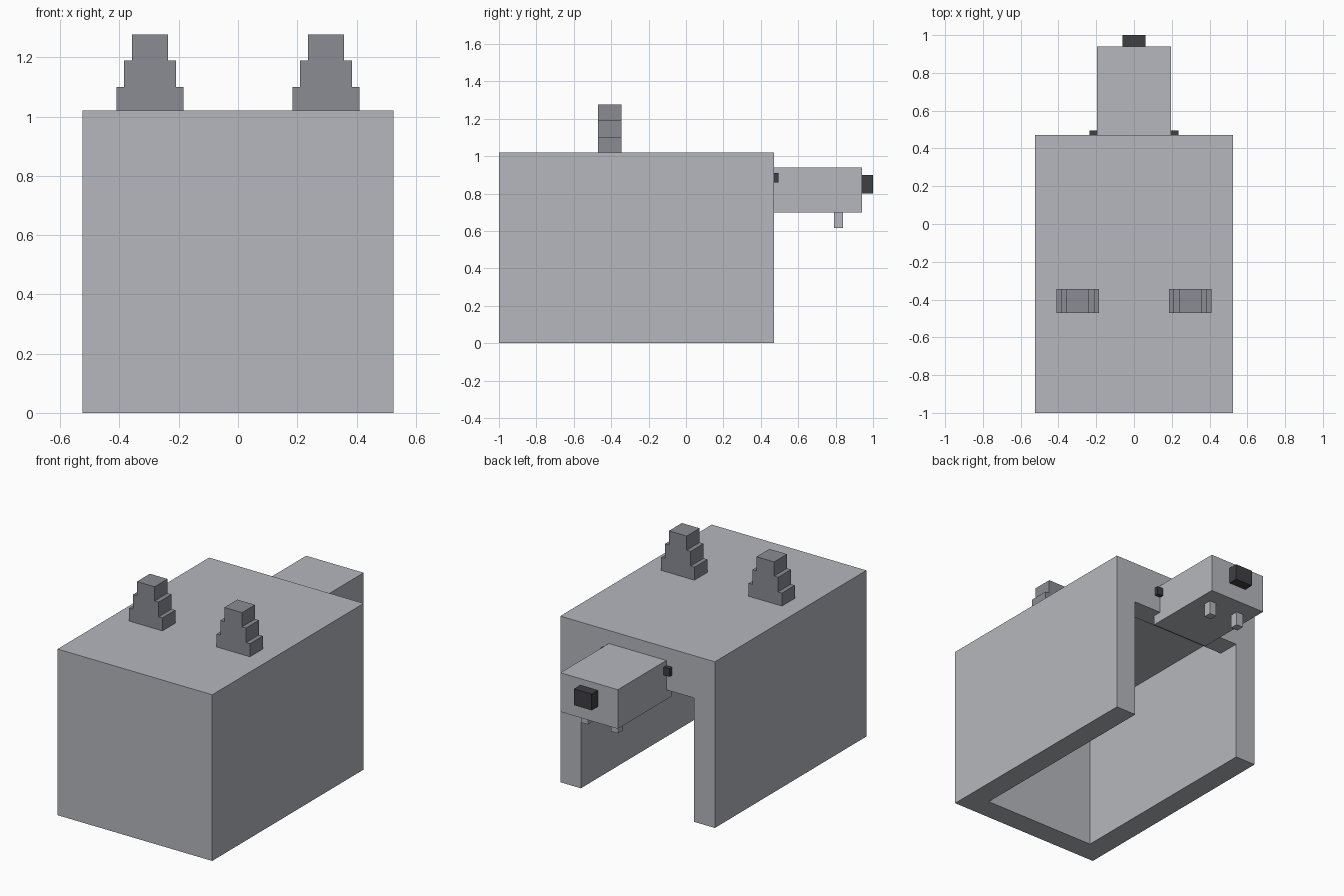
import bpy
import bmesh

cube = bpy.data.objects.get("Cube")
if cube:
    bpy.data.objects.remove(cube, do_unlink=True)


def material(name, rgb):
    m = bpy.data.materials.new(name)
    m.use_nodes = True
    m.diffuse_color = (*rgb, 1)
    m.node_tree.nodes["Principled BSDF"].inputs["Base Color"].default_value = (*rgb, 1)
    return m


light_grey = material("light grey", (0.46, 0.475, 0.51))
mid_grey = material("mid grey", (0.255, 0.265, 0.295))
charcoal = material("charcoal", (0.05, 0.05, 0.055))


def make_object(name, bm, mat):
    bmesh.ops.recalc_face_normals(bm, faces=bm.faces)
    mesh = bpy.data.meshes.new(name)
    bm.to_mesh(mesh)
    bm.free()
    mesh.materials.append(mat)
    obj = bpy.data.objects.new(name, mesh)
    bpy.context.collection.objects.link(obj)
    return obj


def box(name, x, y, z, mat):
    """Box spanning the given (low, high) range on each axis."""
    bm = bmesh.new()
    bmesh.ops.create_cube(bm, size=1)
    for v in bm.verts:
        for i, (lo, hi) in enumerate((x, y, z)):
            v.co[i] = hi if v.co[i] > 0 else lo
    return make_object(name, bm, mat)


def stepped_prism(name, cx, y, levels, mat):
    """Stepped silhouette of (half width, low, high) levels, extruded in y."""
    right = [(w, z) for w, lo, hi in levels for z in (lo, hi)]
    outline = right + [(-w, z) for w, z in reversed(right)]
    bm = bmesh.new()
    face = bm.faces.new([bm.verts.new((cx + px, y[0], pz)) for px, pz in outline])
    new = bmesh.ops.extrude_face_region(bm, geom=[face])["geom"]
    moved = [v for v in new if isinstance(v, bmesh.types.BMVert)]
    bmesh.ops.translate(bm, verts=moved, vec=(0, y[1] - y[0], 0))
    return make_object(name, bm, mat)


# Hollow body: closed front and sides, open below, doorway at the back
WALL = 0.14
W, FRONT, BACK, TOP = 0.525, -1.0, 0.47, 1.02
inner = (-W + WALL, W - WALL)
body = box("body_shell", (-W, W), (FRONT, BACK), (0, TOP), light_grey)
cavity = box("cavity_cutter", inner, (FRONT + WALL, BACK - WALL), (-0.2, TOP - WALL), light_grey)
doorway = box("doorway_cutter", inner, (BACK - 2 * WALL, BACK + 0.2), (-0.3, 0.76), light_grey)
for cutter in (cavity, doorway):
    cutter.hide_render = True
    mod = body.modifiers.new(cutter.name, "BOOLEAN")
    mod.operation = "DIFFERENCE"
    mod.solver = "EXACT"
    mod.object = cutter
bpy.context.view_layer.objects.active = body
body.select_set(True)
for mod in list(body.modifiers):
    bpy.ops.object.modifier_apply(modifier=mod.name)
for cutter in (cavity, doorway):
    bpy.data.objects.remove(cutter, do_unlink=True)

# Rear block with its dark end knob
box("rear_block", (-0.195, 0.195), (0.415, 0.94), (0.70, 0.94), light_grey)
box("end_knob", (-0.06, 0.06), (0.935, 1.0), (0.80, 0.90), charcoal)

# Paired parts
steps = [(0.113, TOP - 0.01, 1.10), (0.087, 1.10, 1.19), (0.06, 1.19, 1.277)]
for side, s in (("left", 1), ("right", -1)):
    stepped_prism(side + "_stepped_post", s * 0.297, (-0.47, -0.345), steps, mid_grey)
    box(side + "_side_stud", sorted((s * 0.185, s * 0.235)), (0.445, 0.495), (0.86, 0.91), charcoal)
    box(side + "_lower_peg", sorted((s * 0.078, s * 0.125)), (0.79, 0.84), (0.615, 0.71), light_grey)
